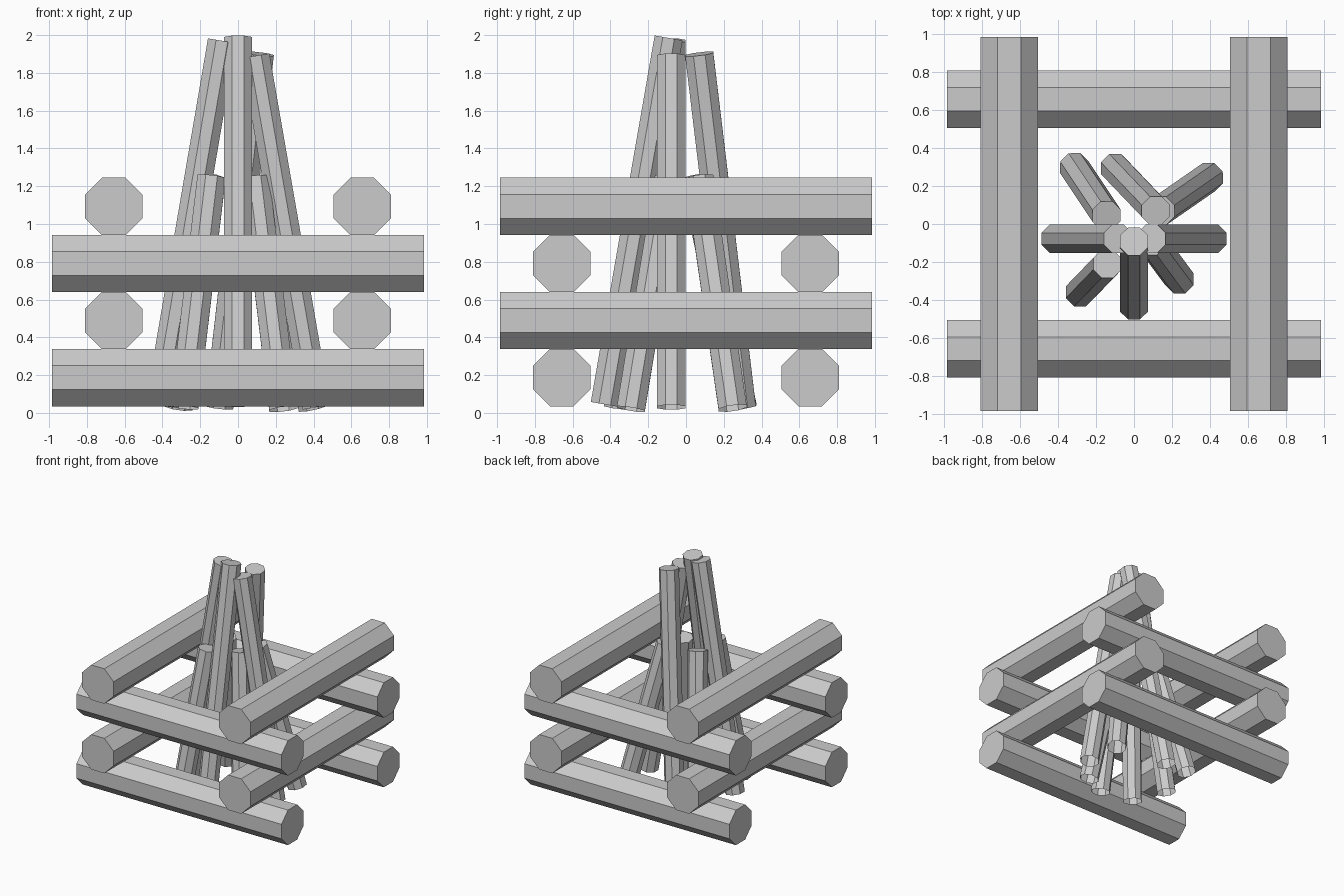
import bpy
import bmesh
import math
from mathutils import Vector, Matrix

cube = bpy.data.objects.get("Cube")
if cube:
    bpy.data.objects.remove(cube, do_unlink=True)

COLOUR = (0.6, 0.6, 0.6, 1.0)
wood = bpy.data.materials.new("grey_wood")
wood.use_nodes = True
wood.diffuse_color = COLOUR
wood.node_tree.nodes["Principled BSDF"].inputs["Base Color"].default_value = COLOUR


def octagon_log(name, start, end, half_width, open_start=False):
    """Eight-sided log from start to end, flats aligned with the axes."""
    start, end = Vector(start), Vector(end)
    axis = end - start
    radius = half_width / math.cos(math.pi / 8)
    bm = bmesh.new()
    bmesh.ops.create_cone(bm, cap_ends=True, segments=8, radius1=radius,
                          radius2=radius, depth=axis.length,
                          matrix=Matrix.Rotation(math.pi / 8, 4, 'Z'))
    if open_start:
        bm.normal_update()
        caps = [f for f in bm.faces if f.normal.z < -0.9]
        bmesh.ops.delete(bm, geom=caps, context='FACES_ONLY')
    turn = Vector((0, 0, 1)).rotation_difference(axis).to_matrix().to_4x4()
    bm.transform(Matrix.Translation((start + end) / 2) @ turn)
    mesh = bpy.data.meshes.new(name)
    bm.to_mesh(mesh)
    bm.free()
    mesh.materials.append(wood)
    obj = bpy.data.objects.new(name, mesh)
    bpy.context.collection.objects.link(obj)


# Stacked frame: layers alternate between crosswise and lengthwise logs
HALF, REACH, SPREAD = 0.152, 0.985, 0.658
for layer in range(4):
    z = 0.187 + layer * 0.302
    for side in (-1, 1):
        off = side * SPREAD
        if layer % 2 == 0:
            octagon_log("cross_log", (-REACH, off, z), (REACH, off, z), HALF)
        else:
            octagon_log("side_log", (off, -REACH, z), (off, REACH, z), HALF)

# Leaning sticks in the middle: foot and top centres
STICKS = {
    "front_stick": ((0, -0.43, 0.045), (0, -0.092, 1.985)),
    "right_stick": ((-0.415, -0.078, 0.04), (-0.085, -0.078, 1.97)),
    "left_stick": ((0.415, -0.078, 0.03), (0.092, -0.078, 1.89)),
    "back_stick": ((-0.1, 0.295, 0.03), (0.115, 0.07, 1.9)),
    "back_left_short_stick": ((0.395, 0.247, 0.025), (0.14, 0.07, 1.245)),
    "front_left_short_stick": ((0.24, -0.292, 0.02), (0.09, -0.09, 1.245)),
    "front_right_short_stick": ((-0.285, -0.36, 0.03), (-0.14, -0.21, 1.25)),
    "back_right_short_stick": ((-0.315, 0.3, 0.03), (-0.145, 0.045, 1.25)),
}
for name, (foot, top) in STICKS.items():
    octagon_log(name, foot, top, 0.075, open_start=True)
